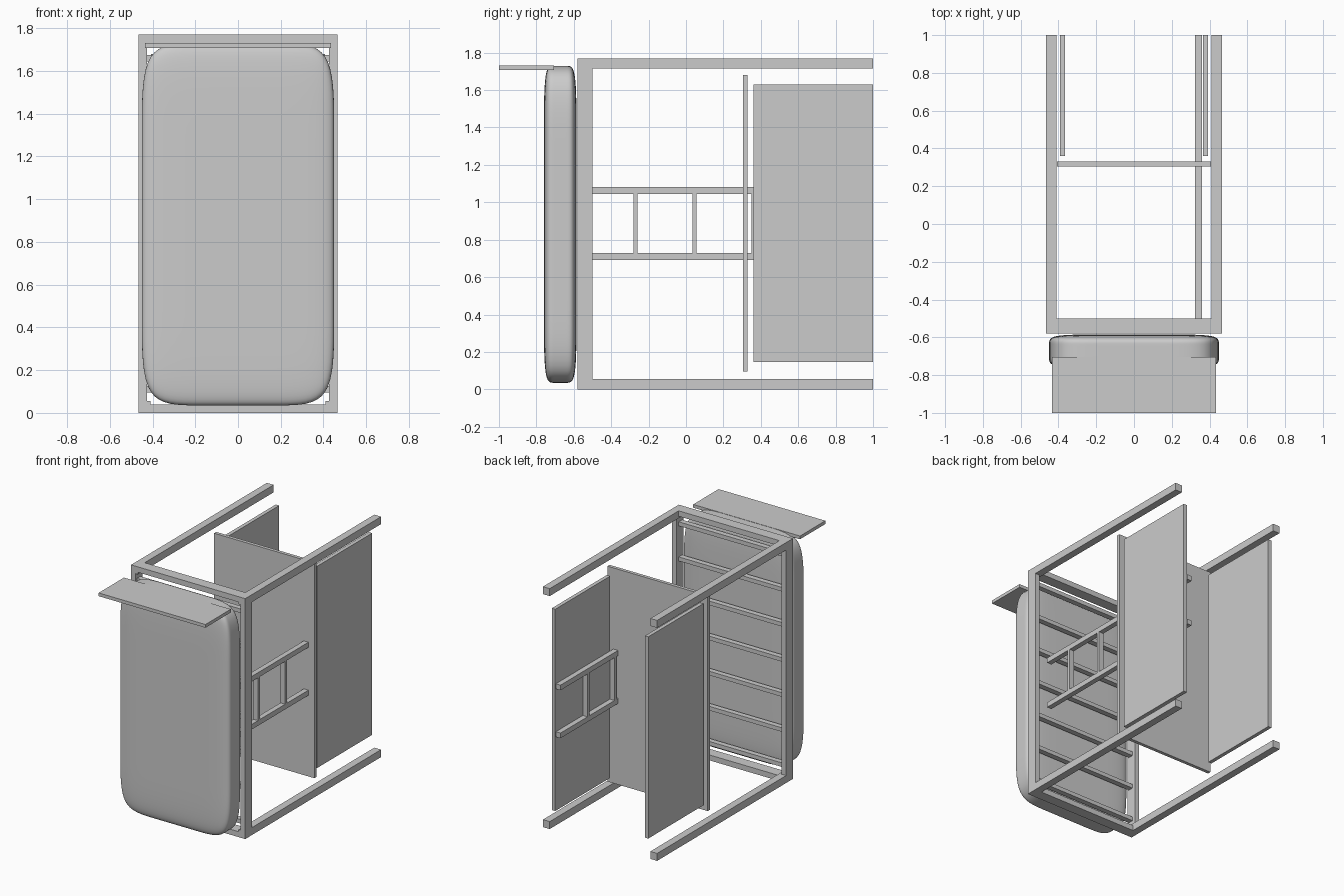
import bpy, bmesh
from mathutils import Vector

if "Cube" in bpy.data.objects:
    bpy.data.objects.remove(bpy.data.objects["Cube"])


def add_mesh(name, bm):
    me = bpy.data.meshes.new(name)
    bm.to_mesh(me)
    bm.free()
    ob = bpy.data.objects.new(name, me)
    bpy.context.collection.objects.link(ob)
    return ob


def box_bm(x, y, z):
    bm = bmesh.new()
    bmesh.ops.create_cube(bm, size=1)
    for v in bm.verts:
        v.co = Vector([(a + b) / 2 + c * (b - a) for (a, b), c in zip((x, y, z), v.co)])
    return bm


def box(name, x, y, z):
    return add_mesh(name, box_bm(x, y, z))


H, W = 1.77, 0.465

# Bed frame: four legs, side rails and end rails
for side, sx in (("left", -1), ("right", 1)):
    for end, z in (("foot", (0, 0.055)), ("head", (H - 0.055, H))):
        box(f"{end}_{side}_leg", sorted((sx * 0.41, sx * W)), (-0.58, 1.0), z)
    box(f"{side}_side_rail", sorted((sx * 0.427, sx * W)), (-0.58, -0.5), (0.04, H - 0.04))
for end, z in (("foot", (0, 0.04)), ("head", (H - 0.04, H))):
    box(f"{end}_end_rail", (-W, W), (-0.58, -0.5), z)

# Slats under the mattress
for i in range(7):
    z = 0.11 + i * (1.55 / 6)
    box(f"slat_{i + 1}", (-0.43, 0.43), (-0.565, -0.525), (z - 0.015, z + 0.015))

# Mattress: cut box, rounded by subdivision
bm = box_bm((-0.45, 0.45), (-0.76, -0.585), (0.035, 1.73))
cuts = [((x, 0, 0), (1, 0, 0)) for x in (-0.2, 0.2)]
cuts += [((0, y, 0), (0, 1, 0)) for y in (-0.71, -0.635)]
cuts += [((0, 0, z), (0, 0, 1)) for z in (0.42, 0.88, 1.345)]
for co, no in cuts:
    bmesh.ops.bisect_plane(bm, geom=bm.verts[:] + bm.edges[:] + bm.faces[:],
                           plane_co=co, plane_no=no)
for f in bm.faces:
    f.smooth = True
mattress = add_mesh("mattress", bm)
sub = mattress.modifiers.new("round", 'SUBSURF')
sub.levels = sub.render_levels = 3

# Headboard
box("headboard", (-0.435, 0.435), (-1.0, -0.705), (1.708, 1.732))

# Desk top and its two side panels
box("desk_top", (-0.408, 0.408), (0.305, 0.33), (0.095, 1.68))
for side, sx in (("left", -1), ("right", 1)):
    box(f"{side}_desk_panel", sorted((sx * 0.365, sx * 0.393)), (0.36, 1.0), (0.145, 1.63))

# Ladder
for name, z in (("lower", (0.692, 0.73)), ("upper", (1.045, 1.083))):
    box(f"{name}_ladder_rail", (0.322, 0.36), (-0.5, 1.0), z)
for i in range(4):
    y = -0.27 + i * 0.315
    box(f"ladder_rung_{i + 1}", (0.322, 0.36), (y - 0.011, y + 0.011), (0.73, 1.045))
